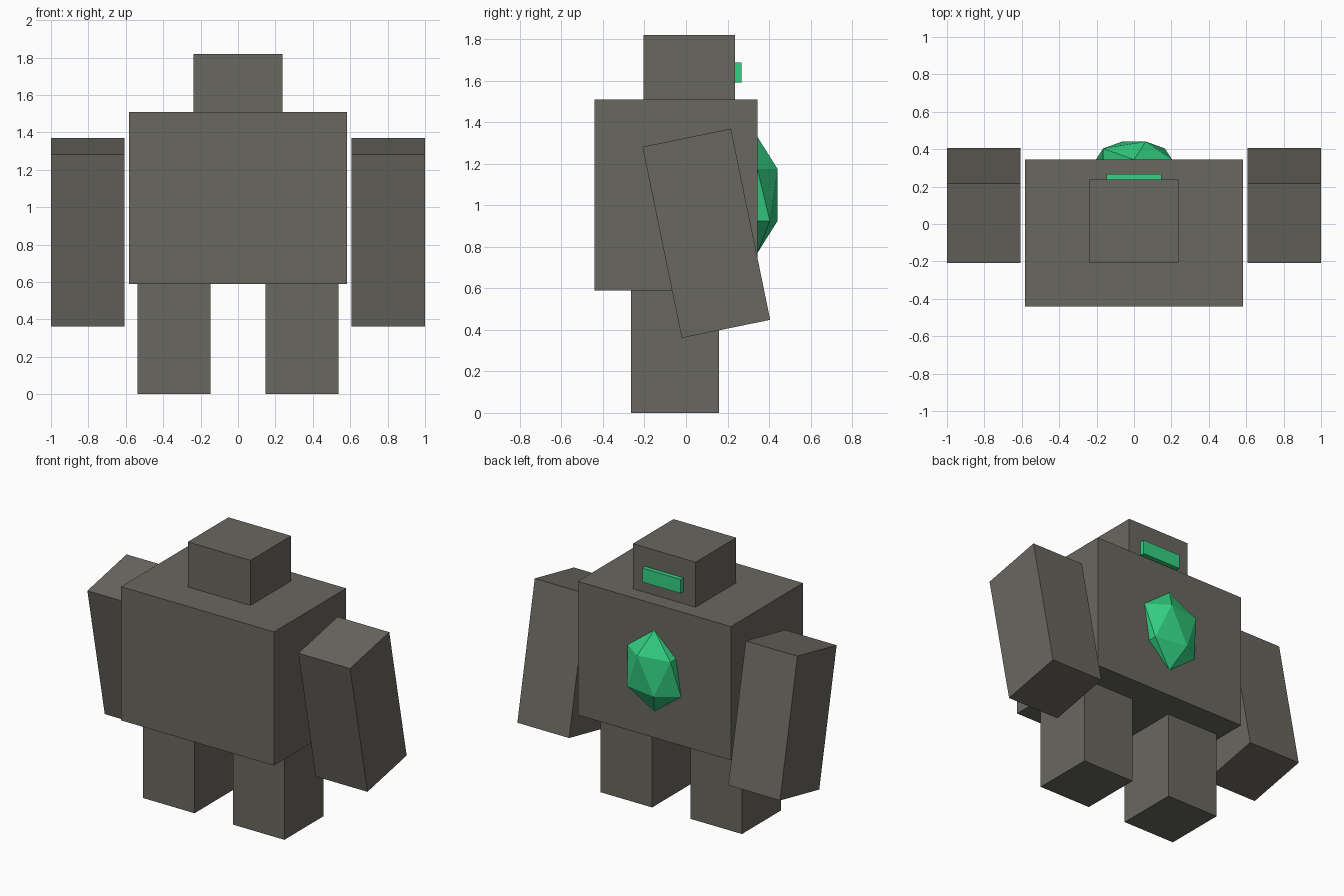
import bpy
import bmesh
from math import radians
from mathutils import Matrix, Vector

default = bpy.data.objects.get("Cube")
if default:
    bpy.data.objects.remove(default, do_unlink=True)


def make_material(name, rgb):
    mat = bpy.data.materials.new(name)
    mat.use_nodes = True
    colour = (*rgb, 1.0)
    mat.diffuse_color = colour
    mat.node_tree.nodes["Principled BSDF"].inputs["Base Color"].default_value = colour
    return mat


stone = make_material("warm_grey_stone", (0.141, 0.136, 0.117))
emerald = make_material("emerald_green", (0.034, 0.64, 0.23))


def add_object(name, bm, mat, location, tilt=0.0):
    mesh = bpy.data.meshes.new(name)
    bm.to_mesh(mesh)
    bm.free()
    mesh.materials.append(mat)
    obj = bpy.data.objects.new(name, mesh)
    obj.location = location
    obj.rotation_euler.x = radians(tilt)
    bpy.context.collection.objects.link(obj)
    return obj


def block(name, centre, size, mat=stone, tilt=0.0):
    bm = bmesh.new()
    bmesh.ops.create_cube(bm, size=1.0, matrix=Matrix.Diagonal((*size, 1.0)))
    return add_object(name, bm, mat, centre, tilt)


# Torso and head
block("torso", (0, -0.048, 1.05), (1.165, 0.785, 0.92))
block("head", (0, 0.016, 1.665), (0.477, 0.442, 0.31))

# Arms swing towards the back at the bottom
for side, sign in (("left", 1), ("right", -1)):
    block(side + "_arm", (sign * 0.803, 0.098, 0.865), (0.394, 0.435, 0.94), tilt=11.6)
    block(side + "_leg", (sign * 0.342, -0.052, 0.295), (0.392, 0.424, 0.59))

# Glowing bar on the head
block("visor", (0, 0.252, 1.64), (0.292, 0.03, 0.096), mat=emerald)

# Faceted gem half sunk into the torso
gem = bmesh.new()
bmesh.ops.create_icosphere(gem, subdivisions=1, radius=1.0,
                           matrix=Matrix.Diagonal(Vector((0.228, 0.114, 0.28, 1.0))))
add_object("gem", gem, emerald, (0, 0.344, 1.05))
